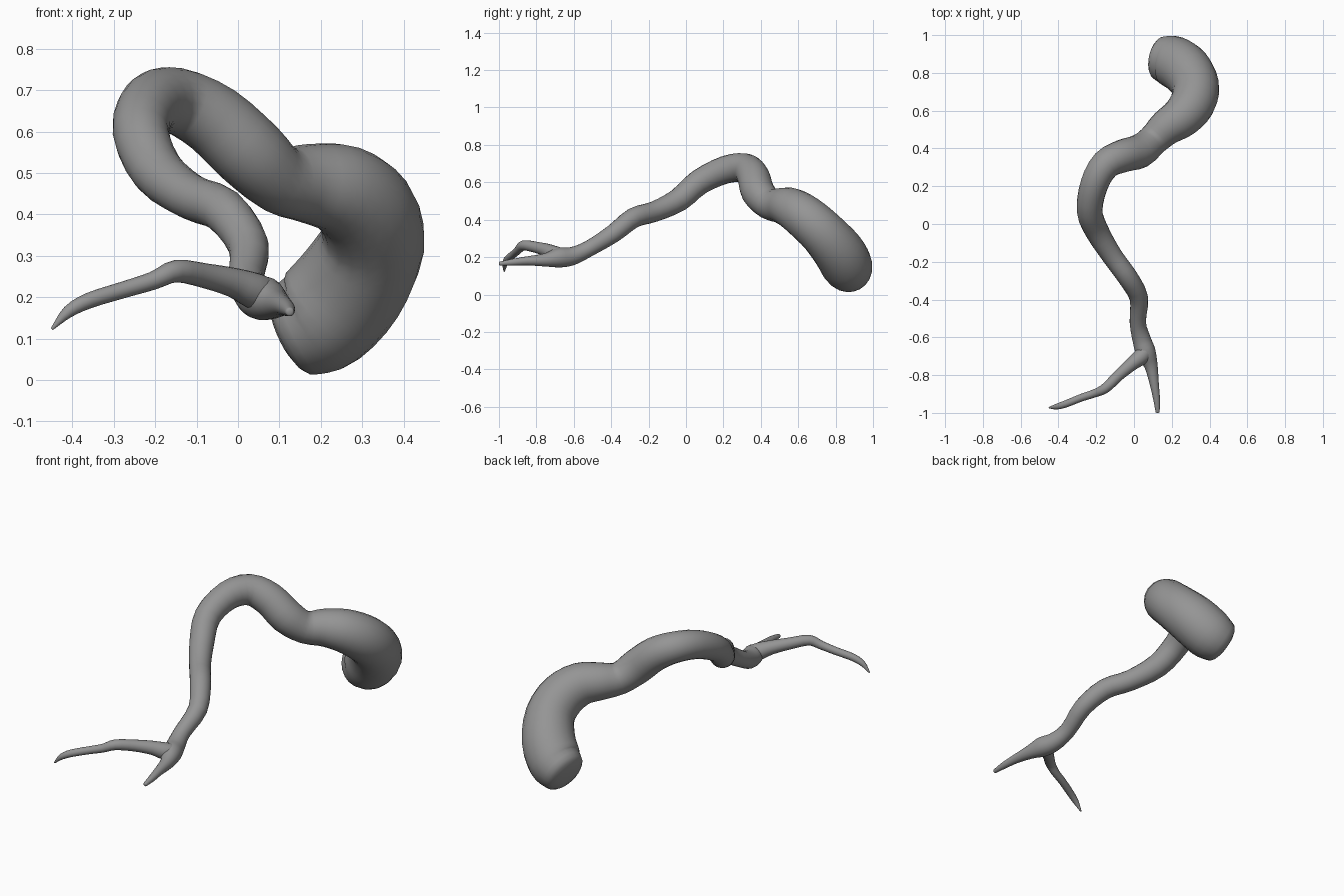
import bpy, bmesh, math
from mathutils import Vector

if "Cube" in bpy.data.objects:
    bpy.data.objects.remove(bpy.data.objects["Cube"])

SIDES = 20
grey = bpy.data.materials.new("dark_grey")
grey.diffuse_color = (0.3, 0.3, 0.3, 1)
grey.use_nodes = True
grey.node_tree.nodes["Principled BSDF"].inputs["Base Color"].default_value = grey.diffuse_color


def spline(pts, steps):
    """Catmull-Rom through (x, y, z, radius) points."""
    p = [Vector(q) for q in pts]
    p = [2 * p[0] - p[1]] + p + [2 * p[-1] - p[-2]]
    out = []
    for i in range(1, len(p) - 2):
        a, b, c, d = p[i - 1:i + 3]
        for s in range(steps):
            t = s / steps
            out.append(0.5 * (2 * b + (c - a) * t + (2 * a - 5 * b + 4 * c - d) * t * t
                              + (3 * b - a - 3 * c + d) * t ** 3))
    return out + [p[-2]]


def tube(name, pts, start_cap, end_cap, steps=3):
    """Sweep a round section along the path; caps are short rounded ends."""
    path = spline(pts, steps)
    rings = [(q.to_3d(), max(q.w, 0.003)) for q in path]

    def cap(end, prev, depth):
        c, r = end
        d = (c - prev[0]).normalized()
        return [(c + d * depth * math.sin(a), r * math.cos(a) ** 0.7)
                for a in (math.radians(v) for v in (25, 45, 65, 82))]

    first, last = cap(rings[0], rings[1], start_cap), cap(rings[-1], rings[-2], end_cap)
    rings = first[::-1] + rings + last
    bm = bmesh.new()
    loops, normal = [], None
    for i, (c, r) in enumerate(rings):
        t = (rings[min(i + 1, len(rings) - 1)][0] - rings[max(i - 1, 0)][0]).normalized()
        normal = t.orthogonal() if normal is None else normal - t * normal.dot(t)
        normal.normalize()
        side = t.cross(normal)
        loops.append([bm.verts.new(c + r * (math.cos(a) * normal + math.sin(a) * side))
                      for a in (2 * math.pi * k / SIDES for k in range(SIDES))])
    for a, b in zip(loops, loops[1:]):
        for k in range(SIDES):
            n = (k + 1) % SIDES
            bm.faces.new((a[k], a[n], b[n], b[k]))
    bm.faces.new(loops[0][::-1])
    bm.faces.new(loops[-1])
    bmesh.ops.recalc_face_normals(bm, faces=bm.faces)
    for f in bm.faces:
        f.smooth = True
    me = bpy.data.meshes.new(name)
    bm.to_mesh(me)
    bm.free()
    me.materials.append(grey)
    ob = bpy.data.objects.new(name, me)
    bpy.context.collection.objects.link(ob)
    return ob


# Main body, thick blunt end to short fork tip
tube("body", [
    (.15, .875, .125, .122), (.205, .86, .155, .137), (.275, .815, .232, .137),
    (.325, .73, .33, .126), (.31, .64, .41, .12), (.25, .565, .46, .11),
    (.17, .51, .475, .096), (.1, .443, .485, .083), (.03, .385, .548, .09),
    (-.06, .36, .63, .087), (-.15, .315, .675, .08), (-.21, .21, .667, .074),
    (-.235, .07, .60, .068), (-.195, -.04, .505, .063), (-.115, -.17, .443, .055),
    (-.035, -.28, .41, .054), (.025, -.39, .325, .049), (.02, -.52, .245, .043),
    (.04, -.61, .205, .049), (.063, -.68, .197, .053), (.09, -.75, .185, .036),
    (.108, -.85, .18, .024), (.12, -.93, .172, .018), (.125, -.993, .165, .011)],
    start_cap=.05, end_cap=.007)

# Long fork branch
tube("fork_branch", [
    (.07, -.66, .205, .04), (.04, -.70, .215, .044), (-.01, -.74, .235, .036),
    (-.08, -.80, .252, .03), (-.15, -.868, .263, .027), (-.205, -.895, .24, .022),
    (-.28, -.92, .217, .02), (-.36, -.952, .192, .019), (-.41, -.967, .165, .015),
    (-.448, -.972, .125, .004)], start_cap=.02, end_cap=.003)
